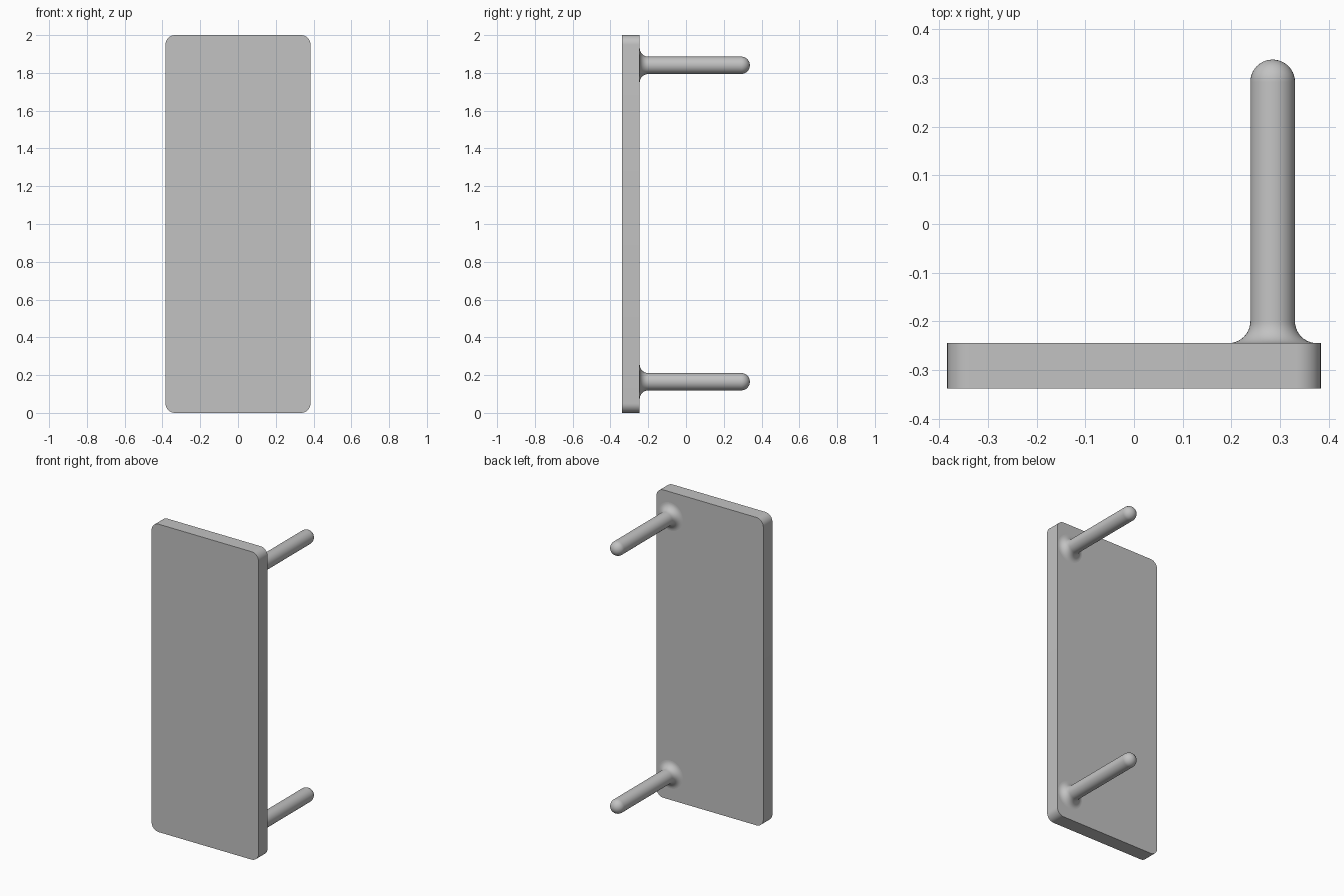
import bpy, bmesh, math
from mathutils import Matrix

if "Cube" in bpy.data.objects:
    bpy.data.objects.remove(bpy.data.objects["Cube"])

grey = bpy.data.materials.new("plain grey")
grey.diffuse_color = (0.54, 0.54, 0.54, 1)
grey.use_nodes = True
grey.node_tree.nodes["Principled BSDF"].inputs["Base Color"].default_value = grey.diffuse_color

BACK = -0.245    # rear face of the plate
FRONT = -0.338
R = 0.046        # peg radius
TIP = 0.338      # end of the pegs


def finish(bm, name):
    bmesh.ops.recalc_face_normals(bm, faces=bm.faces)
    mesh = bpy.data.meshes.new(name)
    bm.to_mesh(mesh)
    bm.free()
    mesh.materials.append(grey)
    obj = bpy.data.objects.new(name, mesh)
    bpy.context.collection.objects.link(obj)
    bpy.ops.object.select_all(action='DESELECT')
    obj.select_set(True)
    bpy.context.view_layer.objects.active = obj
    bpy.ops.object.shade_smooth_by_angle(angle=math.radians(35))
    return obj


def arc(cx, cy, r, a0, a1, steps):
    angles = [math.radians(a0 + (a1 - a0) * i / steps) for i in range(steps + 1)]
    return [(cx + r * math.cos(a), cy + r * math.sin(a)) for a in angles]


# Plate: rounded rectangle extruded in depth
def plate(half_w, height, r):
    outline = []
    for i, (x, z) in enumerate([(half_w - r, height - r), (r - half_w, height - r),
                                (r - half_w, r), (half_w - r, r)]):
        outline += arc(x, z, r, 90 * i, 90 * i + 90, 10)
    bm = bmesh.new()
    face = bm.faces.new([bm.verts.new((x, FRONT, z)) for x, z in outline])
    ext = bmesh.ops.extrude_face_region(bm, geom=[face])
    moved = [v for v in ext["geom"] if isinstance(v, bmesh.types.BMVert)]
    bmesh.ops.translate(bm, verts=moved, vec=(0, BACK - FRONT, 0))
    return finish(bm, "plate")


# Peg: flared foot, straight shaft and domed tip, spun about the y axis
def peg(name, x, z):
    f = 0.045    # fillet radius of the foot
    profile = arc(R + f, BACK + f, f, 270, 180, 10)
    profile += arc(0, TIP - R, R, 0, 90, 10)[:-1] + [(0, TIP)]
    bm = bmesh.new()
    verts = [bm.verts.new((r, y, 0)) for r, y in profile]
    edges = [bm.edges.new(pair) for pair in zip(verts, verts[1:])]
    bmesh.ops.spin(bm, geom=verts + edges, cent=(0, 0, 0), axis=(0, 1, 0),
                   angle=math.tau, steps=40)
    bmesh.ops.remove_doubles(bm, verts=bm.verts, dist=1e-5)
    bmesh.ops.transform(bm, matrix=Matrix.Translation((x, 0, z)), verts=bm.verts)
    return finish(bm, name)


plate(0.384, 2.0, 0.05)
peg("lower_peg", 0.285, 0.165)
peg("upper_peg", 0.285, 1.84)
